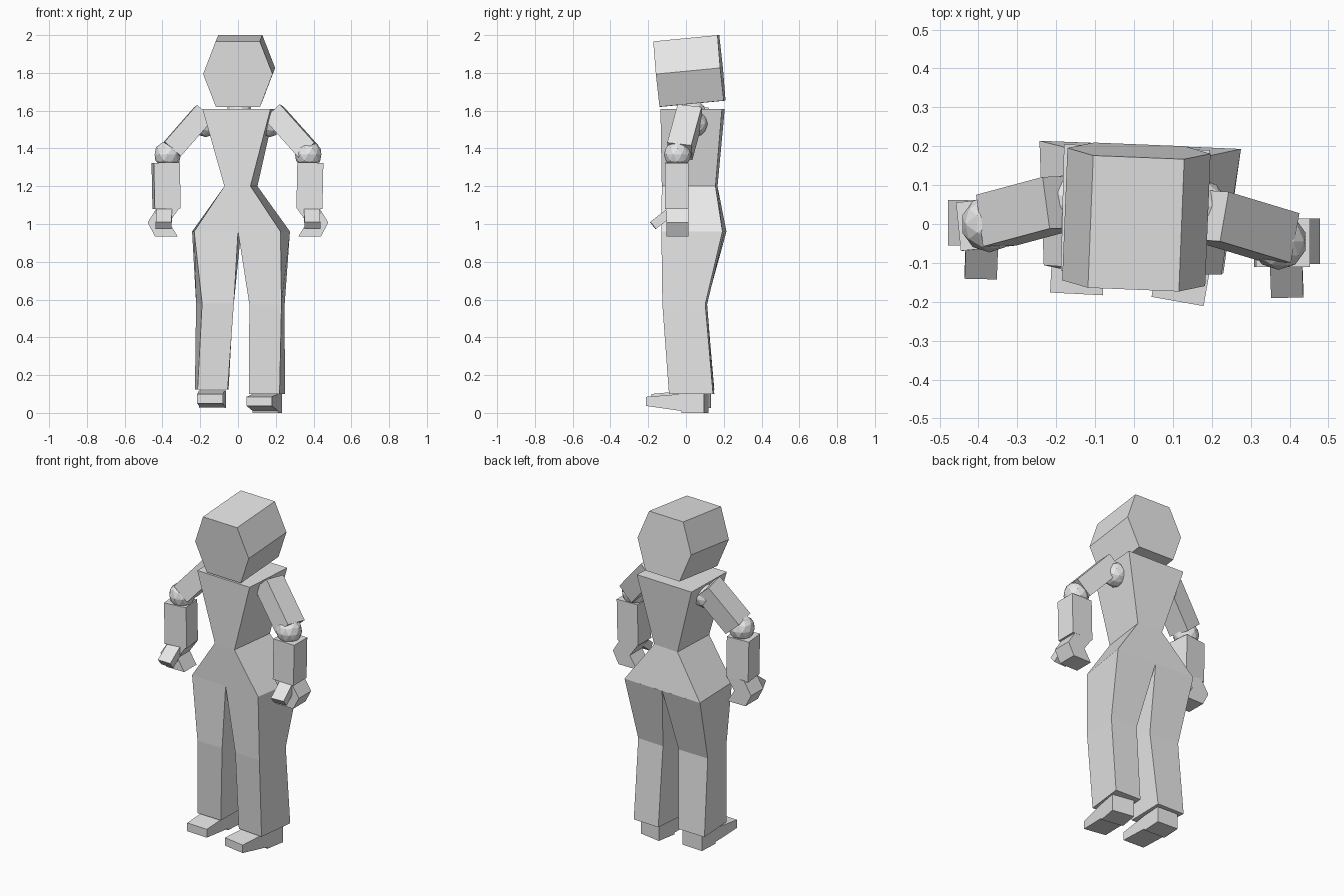
import bpy, bmesh, math
from mathutils import Vector, Matrix, Euler

if "Cube" in bpy.data.objects:
    bpy.data.objects.remove(bpy.data.objects["Cube"])

grey = bpy.data.materials.new("plain_grey")
grey.diffuse_color = (0.8, 0.8, 0.8, 1)
grey.use_nodes = True
grey.node_tree.nodes["Principled BSDF"].inputs["Base Color"].default_value = grey.diffuse_color


def finish(name, bm):
    bmesh.ops.recalc_face_normals(bm, faces=bm.faces)
    me = bpy.data.meshes.new(name)
    bm.to_mesh(me)
    bm.free()
    me.materials.append(grey)
    ob = bpy.data.objects.new(name, me)
    bpy.context.collection.objects.link(ob)
    return ob


def loft(name, rings, matrix=Matrix()):
    """Skin closed rings of points and cap both ends."""
    bm = bmesh.new()
    vs = [[bm.verts.new(matrix @ Vector(p)) for p in r] for r in rings]
    n = len(vs[0])
    for a, b in zip(vs, vs[1:]):
        for i in range(n):
            j = (i + 1) % n
            bm.faces.new((a[i], a[j], b[j], b[i]))
    bm.faces.new(vs[0][::-1])
    bm.faces.new(vs[-1])
    return finish(name, bm)


def quad(z, *xy):
    return [(x, y, z) for x, y in xy]


def rect(x0, x1, y0, y1, z):
    return quad(z, (x0, y0), (x1, y0), (x1, y1), (x0, y1))


def bar(name, p0, p1, width, depth, depth_dir):
    """Box running from p0 to p1."""
    p0, p1 = Vector(p0), Vector(p1)
    a = (p1 - p0).normalized()
    d = Vector(depth_dir)
    d = (d - a * d.dot(a)).normalized()
    w = a.cross(d) * width / 2
    d = d * depth / 2
    return loft(name, [[p - w - d, p + w - d, p + w + d, p - w + d] for p in (p0, p1)])


def ball(name, loc, r):
    bm = bmesh.new()
    bmesh.ops.create_icosphere(bm, subdivisions=2, radius=r, matrix=Matrix.Translation(loc))
    return finish(name, bm)


def foot(name, x, y, z, yaw, tip, heel):
    """Heel block with a tapered toe; tip and heel are (bottom, top) heights."""
    w = 0.068
    m = Matrix.Translation((x, y, z)) @ Matrix.Rotation(math.radians(yaw), 4, 'Z')

    def ring(yy, b, t):
        return [(-w, yy, b), (w, yy, b), (w, yy, t), (-w, yy, t)]
    loft(name + "_toe", [ring(-0.19, *tip), ring(0, heel[0] + 0.01, heel[1])], m)
    loft(name + "_heel", [ring(0, *heel), ring(0.12, *heel)], m)


# Head: hexagonal prism, tipped forward and turned a little
hexa = [(-0.117, -0.174), (0.117, -0.174), (0.184, 0),
        (0.117, 0.174), (-0.117, 0.174), (-0.184, 0)]
tilt = Euler((math.radians(5.5), 0, math.radians(-2.3))).to_matrix().to_4x4()
loft("head", [[(x, y, z) for x, z in hexa] for y in (-0.171, 0.171)],
     Matrix.Translation((0.006, 0.018, 1.81)) @ tilt)
ball("neck", (0.005, 0.04, 1.585), 0.07)

# Torso: shoulders, waist, hips
loft("torso", [
    quad(0.96, (-0.232, -0.106), (0.225, -0.13), (0.275, 0.193), (-0.243, 0.214)),
    quad(1.20, (-0.072, -0.118), (0.066, -0.128), (0.103, 0.156), (-0.06, 0.167)),
    quad(1.608, (-0.188, -0.12), (0.172, -0.135), (0.195, 0.19), (-0.18, 0.205))])

# Legs: hip, knee, cuff
loft("left_leg", [
    quad(0.123, (-0.214, -0.08), (-0.055, -0.085), (-0.05, 0.145), (-0.228, 0.15)),
    quad(0.58, (-0.19, -0.115), (-0.022, -0.12), (-0.025, 0.105), (-0.222, 0.11)),
    quad(0.96, (-0.232, -0.106), (0, -0.118), (0.016, 0.204), (-0.243, 0.214))])
loft("right_leg", [
    quad(0.1, (0.058, -0.075), (0.22, -0.09), (0.248, 0.143), (0.08, 0.15)),
    quad(0.575, (0.06, -0.112), (0.23, -0.125), (0.247, 0.102), (0.075, 0.112)),
    quad(0.96, (0, -0.118), (0.225, -0.13), (0.275, 0.193), (0.016, 0.204))])

# Feet
foot("left_foot", -0.138, 0.01, 0, -3, (0.05, 0.1), (0.025, 0.118))
foot("right_foot", 0.145, -0.012, 0, -10, (0.037, 0.085), (0.0, 0.1))

# Upper arms and joints
bar("left_upper_arm", (-0.183, 0.056, 1.585), (-0.354, 0.01, 1.39), 0.115, 0.135, (0.12, -1, 0.1))
bar("right_upper_arm", (0.19, 0.022, 1.588), (0.372, -0.033, 1.385), 0.115, 0.13, (-0.16, -1, 0.1))
for side, s, y in (("left", -1, 0.0), ("right", 1, -0.045)):
    ball(side + "_shoulder", (s * 0.17, 0.06 + y / 3, 1.53), 0.07)
    ball(side + "_elbow", (s * 0.372, y, 1.368), 0.073)

# Forearms, hands bent at the knuckles, and thumbs
for side, s, y, yaw in (("left", -1, 0.0, -0.1), ("right", 1, -0.048, 0.0)):
    bar(side + "_forearm", (s * 0.383, y, 1.325), (s * 0.378, y, 1.08), 0.138, 0.125, (-yaw, -1, 0))
    a, b = y - 0.055, y + 0.062
    loft(side + "_hand", [rect(s * 0.32, s * 0.44, a, b, 0.935),
                          rect(s * 0.365, s * 0.478, a, b, 1.008),
                          rect(s * 0.31, s * 0.43, a, b, 1.085)])
    bar(side + "_thumb", (s * 0.39, y - 0.02, 1.075), (s * 0.394, y - 0.127, 0.992),
        0.083, 0.048, (0, -0.61, 0.79))
